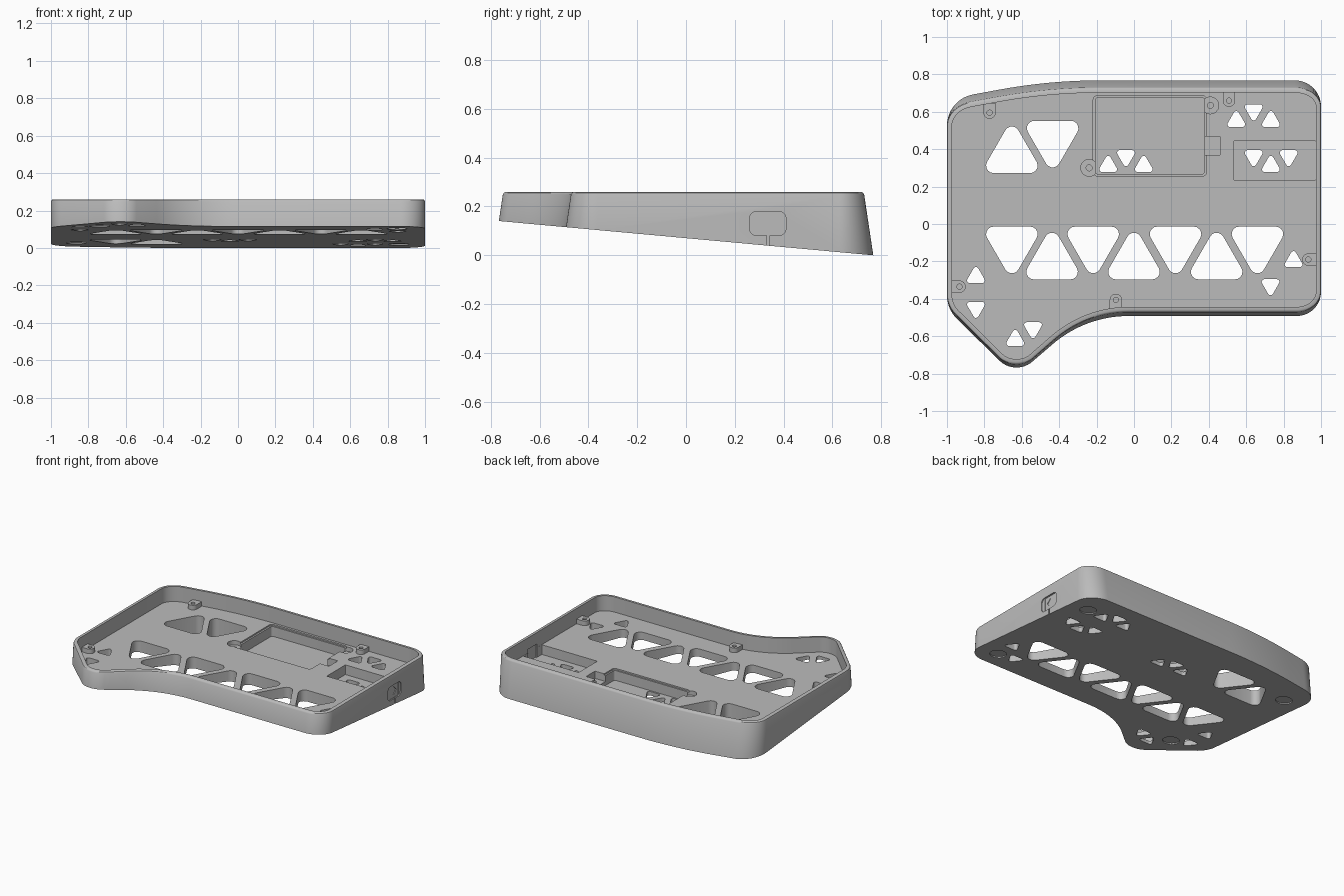
import bpy, bmesh, math
from mathutils import Vector

if "Cube" in bpy.data.objects:
    bpy.data.objects.remove(bpy.data.objects["Cube"])

TOP, FLOOR, LEAN, WALL = 0.26, 0.152, 0.15, 0.027

grey = bpy.data.materials.new("matte grey")
grey.use_nodes = True
grey.diffuse_color = (0.5, 0.5, 0.5, 1)
grey.node_tree.nodes["Principled BSDF"].inputs["Base Color"].default_value = grey.diffuse_color


def base_z(y):
    """Height of the sloping underside."""
    return 0.07 - 0.0915 * y


def fillet(corners, steps=14):
    """Round a counter-clockwise polygon; returns (point, outward normal) pairs."""
    out = []
    for i, (x, y, r) in enumerate(corners):
        p = Vector((x, y))
        a = (Vector(corners[i - 1][:2]) - p).normalized()
        b = (Vector(corners[(i + 1) % len(corners)][:2]) - p).normalized()
        half = a.angle(b) / 2
        centre = p + (a + b).normalized() * r / math.sin(half)
        convex = a.x * b.y - a.y * b.x < 0
        start = p + a * r / math.tan(half) - centre
        end = p + b * r / math.tan(half) - centre
        for k in range(steps + 1):
            d = start.slerp(end, k / steps).normalized()
            out.append((centre + d * r, d if convex else -d))
    return out


def rounded(corners, steps=5):
    return [tuple(p) for p, n in fillet(corners, steps)]


def rect(x0, x1, y0, y1, r):
    return rounded([(x0, y0, r), (x1, y0, r), (x1, y1, r), (x0, y1, r)])


def circle(x, y, r, n=24):
    return [(x + r * math.cos(math.tau * k / n), y + r * math.sin(math.tau * k / n)) for k in range(n)]


def triangle(x, flat, up, c, r):
    """Rounded triangle with its flat edge at the given y."""
    s = 1 if up else -1
    y = flat + s * (c / 2 + r)
    R = c + 2 * r
    angles = [s * math.pi / 2 + math.tau * k / 3 for k in range(3)]
    return rounded([(x + R * math.cos(t), y + R * math.sin(t), r) for t in angles])


PLACE = {"level": lambda a, b, h: (a, b, h),
         "base": lambda a, b, h: (a, b, base_z(b) + h),
         "side": lambda a, b, h: (h, a, b)}


def prism(bm, pts, lo, hi, mode="level"):
    """Prism rising level, along the sloping base, or out through the side."""
    rings = [[bm.verts.new(PLACE[mode](a, b, h)) for a, b in pts] for h in (lo, hi)]
    bridge(bm, *rings)
    bm.faces.new(rings[0][::-1])
    bm.faces.new(rings[1])


def bridge(bm, a, b):
    for i in range(len(a)):
        j = (i + 1) % len(a)
        bm.faces.new((a[i], a[j], b[j], b[i]))


def finish(bm, name):
    bmesh.ops.recalc_face_normals(bm, faces=bm.faces)
    mesh = bpy.data.meshes.new(name)
    bm.to_mesh(mesh)
    bm.free()
    mesh.materials.append(grey)
    obj = bpy.data.objects.new(name, mesh)
    bpy.context.collection.objects.link(obj)
    return obj


def cut(obj, shapes, lo, hi, mode="level"):
    """Subtract prisms from an object and bake the result."""
    bm = bmesh.new()
    for pts in shapes:
        prism(bm, pts, lo, hi, mode)
    cutter = finish(bm, "cutter")
    cutter.hide_render = True
    mod = obj.modifiers.new("cut", "BOOLEAN")
    mod.operation, mod.solver, mod.object = "DIFFERENCE", "EXACT", cutter
    graph = bpy.context.evaluated_depsgraph_get()
    mesh = bpy.data.meshes.new_from_object(obj.evaluated_get(graph))
    obj.modifiers.clear()
    obj.data = mesh
    bpy.data.objects.remove(cutter)


# Tray shell: outline swept up the leaning wall, over the rim and down to the level floor
outline = fillet([(1, -0.492, 0.13), (1, 0.768, 0.14), (-0.45, 0.768, 3.0), (-1, 0.667, 0.17),
                  (-1, -0.455, 0.18), (-0.634, -0.814, 0.13), (-0.26, -0.492, 0.62)])


def ring(bm, inset, rim, z=None):
    """Outline inset at rim height; lowered to z, or to the sloping base."""
    verts = []
    for p, n in outline:
        q = p - n * inset
        y = q.y - n.y * LEAN * (rim - base_z(p.y)) if rim else q.y
        verts.append(bm.verts.new((q.x, y, base_z(y) if z is None else z)))
    return verts


bm = bmesh.new()
rings = [ring(bm, 0, None), ring(bm, 0, TOP - 0.012, TOP - 0.012), ring(bm, 0.003, TOP, TOP - 0.004),
         ring(bm, 0.01, TOP, TOP), ring(bm, WALL, TOP, TOP), ring(bm, WALL, TOP, FLOOR)]
for low, high in zip(rings, rings[1:]):
    bridge(bm, low, high)
bm.faces.new(rings[0][::-1])
bm.faces.new(rings[-1])
tray = finish(bm, "tray")

# Battery pocket with its ledge, screw ears and cable notch
ears = [(-0.24, 0.3), (0.408, 0.634)]
cut(tray, [rect(-0.218, 0.388, 0.257, 0.685, 0.02)], 0.142, 0.2)
cut(tray, [circle(x, y, 0.045) for x, y in ears], 0.122, 0.2)
cut(tray, [rect(-0.206, 0.377, 0.267, 0.675, 0.015)], 0.072, 0.2)
cut(tray, [circle(x, y, 0.016) for x, y in ears], 0.08, 0.2)
cut(tray, [rect(0.36, 0.46, 0.368, 0.468, 0.004)], 0.1, 0.2)

# Circuit board pocket
cut(tray, [rect(0.535, 0.972, 0.235, 0.445, 0.004)], 0.083, 0.2)

# Large and small triangular openings
big = [(-0.653, 0.272, 1), (-0.435, 0.552, 0)]
big += [(x, -0.014, 0) for x in (-0.653, -0.218, 0.222, 0.66)]
big += [(x, -0.296, 1) for x in (-0.438, 0, 0.442)]
small = [(0.547, 0.518, 1), (0.64, 0.64, 0), (0.732, 0.518, 1),
         (0.64, 0.395, 0), (0.732, 0.278, 1), (0.827, 0.395, 0),
         (-0.138, 0.278, 1), (-0.043, 0.395, 0), (0.052, 0.278, 1),
         (0.853, -0.231, 1), (0.73, -0.295, 0), (-0.845, -0.316, 1),
         (-0.845, -0.416, 0), (-0.54, -0.525, 0), (-0.635, -0.652, 1)]
cut(tray, [triangle(*t, 0.113, 0.04) for t in big] + [triangle(*t, 0.038, 0.0145) for t in small], -0.1, 0.2)

# Round foot recesses underneath
cut(tray, [circle(x, y, 0.055, 32) for x, y in
           ((0.86, 0.565), (0.85, -0.352), (-0.865, 0.475), (-0.74, -0.51))], -0.05, 0.008, "base")

# Side port: recesses outside and inside, diamond mark and narrow slot
cut(tray, [rect(0.26, 0.41, 0.08, 0.18, 0.03)], 0.993, 1.1, "side")
cut(tray, [rect(0.29, 0.39, 0.084, 0.178, 0.003)], 0.9, 0.98, "side")
cut(tray, [rect(0.29, 0.388, 0.082, 0.178, 0.003)], 0.99, 1.1, "side")
cut(tray, [circle(0.338, 0.13, 0.03, 4)], 0.985, 1.1, "side")
cut(tray, [rect(0.333, 0.343, 0.03, 0.085, 0.001)], 0.993, 1.1, "side")

# Screw bosses joined to the wall
bosses = [(-0.772, 0.595, 0, 1), (0.508, 0.659, 0, 1), (0.932, -0.19, 1, 0),
          (-0.933, -0.335, -1, 0), (-0.097, -0.406, 0, -1)]
bm = bmesh.new()
for x, y, dx, dy in bosses:
    turn = math.atan2(dy, dx) + math.pi / 2
    pts = [(x + 0.033 * math.cos(turn + math.pi * k / 12), y + 0.033 * math.sin(turn + math.pi * k / 12))
           for k in range(13)]
    tail = [(pts[i][0] + dx * 0.05, pts[i][1] + dy * 0.05) for i in (-1, 0)]
    prism(bm, pts + tail, FLOOR - 0.005, FLOOR + 0.033)
screw_bosses = finish(bm, "screw_bosses")
cut(screw_bosses, [circle(x, y, 0.014) for x, y, dx, dy in bosses], FLOOR, TOP)

# Smooth curved walls, keep crisp edges
bpy.ops.object.select_all(action="DESELECT")
for obj in (tray, screw_bosses):
    obj.select_set(True)
bpy.context.view_layer.objects.active = tray
bpy.ops.object.shade_smooth_by_angle(angle=math.radians(30))
